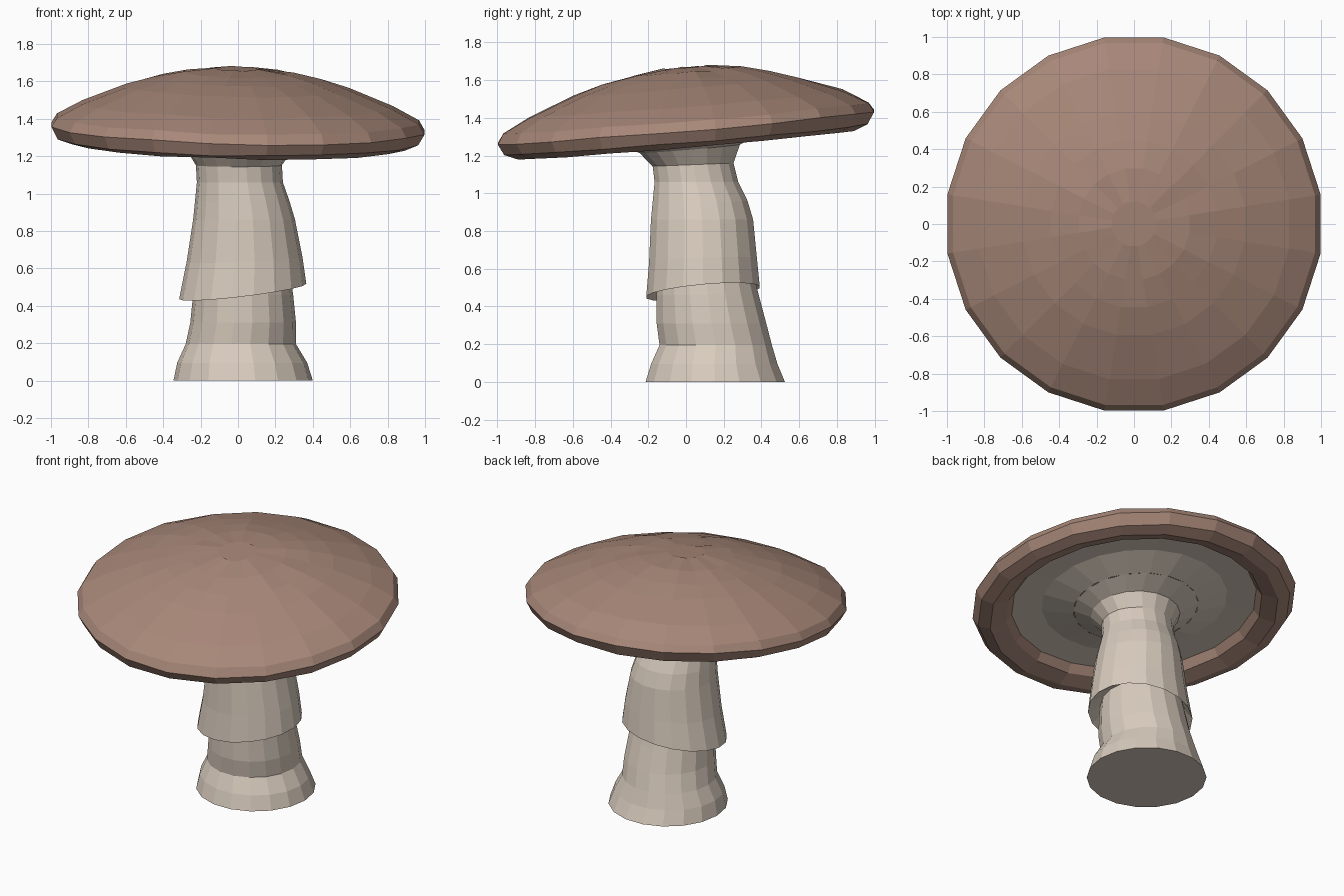
import bpy, bmesh, math, random

if "Cube" in bpy.data.objects:
    bpy.data.objects.remove(bpy.data.objects["Cube"])

random.seed(4)


def material(name, rgb):
    m = bpy.data.materials.new(name)
    m.diffuse_color = (*rgb, 1)
    m.use_nodes = True
    m.node_tree.nodes["Principled BSDF"].inputs["Base Color"].default_value = m.diffuse_color
    return m


CAP = material("cap brown", (0.39, 0.245, 0.19))
STEM = material("stem cream", (0.69, 0.60, 0.51))


def loft(name, rings, sides, mat, turn=0.0, close_start=False, close_end=False, jitter=0.0):
    """Skin rings of (cx, cy, rx, ry, z, slope_x, slope_y), listed so that faces point outward."""
    bm = bmesh.new()
    loops = []
    for cx, cy, rx, ry, z, sx, sy in rings:
        loop = []
        for i in range(sides):
            a = turn + 2 * math.pi * i / sides
            x, y = cx + rx * math.cos(a), cy + ry * math.sin(a)
            dz = random.uniform(-jitter, jitter)
            loop.append(bm.verts.new((x, y, z + sx * x + sy * y + dz)))
        loops.append(loop)
    for a, b in zip(loops, loops[1:]):
        for i in range(sides):
            j = (i + 1) % sides
            bm.faces.new((a[i], a[j], b[j], b[i]))
    if close_start:
        bm.faces.new(loops[0][::-1])
    if close_end:
        bm.faces.new(loops[-1])
    me = bpy.data.meshes.new(name)
    bm.to_mesh(me)
    bm.free()
    me.materials.append(mat)
    ob = bpy.data.objects.new(name, me)
    bpy.context.collection.objects.link(ob)
    return ob


def span(x0, x1, y0, y1, z, sx=0.0, sy=0.0):
    """Ring given by its x and y limits."""
    return ((x0 + x1) / 2, (y0 + y1) / 2, (x1 - x0) / 2, (y1 - y0) / 2, z, sx, sy)


TILT = (-0.02, 0.085)

# Cap: curled-in lip, rounded rim, shallow dome, all tilted up toward the back
cap_profile = [(0.76, 1.345), (0.80, 1.29), (0.90, 1.26), (0.975, 1.285), (1.01, 1.35),
               (0.98, 1.40), (0.84, 1.475), (0.60, 1.565), (0.45, 1.61),
               (0.30, 1.645), (0.12, 1.667)]
loft("cap", [(0, 0, r, r, z, *TILT) for r, z in cap_profile], 20, CAP,
     turn=math.radians(9), close_end=True, jitter=0.005)

# Gills: shallow underside between stem flare and cap lip
loft("gills", [(0.01, 0.03, 0.39, 0.39, 1.285, *TILT),
               (0.005, 0.01, 0.58, 0.58, 1.345, *TILT),
               (0, 0, 0.79, 0.79, 1.34, *TILT)], 20, STEM, turn=math.radians(9))

# Lower stem with flared foot
loft("lower_stem", [span(-0.345, 0.40, -0.22, 0.53, 0.0),
                    span(-0.325, 0.37, -0.19, 0.49, 0.095),
                    span(-0.28, 0.31, -0.145, 0.46, 0.195),
                    span(-0.255, 0.31, -0.16, 0.43, 0.31),
                    span(-0.24, 0.295, -0.16, 0.39, 0.46),
                    span(-0.22, 0.27, -0.15, 0.35, 0.62)], 18, STEM, close_start=True)

# Skirt hanging over the stem, running up to the flare under the cap
loft("skirt_and_upper_stem", [span(-0.23, 0.28, -0.15, 0.36, 0.52, 0.12, 0.09),
                              span(-0.315, 0.365, -0.215, 0.395, 0.465, 0.12, 0.09),
                              span(-0.275, 0.345, -0.20, 0.38, 0.64, 0.04, 0.04),
                              span(-0.24, 0.305, -0.19, 0.36, 0.86),
                              span(-0.23, 0.275, -0.18, 0.33, 0.96),
                              span(-0.22, 0.24, -0.17, 0.28, 1.06),
                              span(-0.225, 0.235, -0.18, 0.255, 1.15, 0, 0.04),
                              span(-0.28, 0.29, -0.25, 0.29, 1.235, *TILT),
                              span(-0.38, 0.40, -0.36, 0.42, 1.285, *TILT)], 18, STEM)
